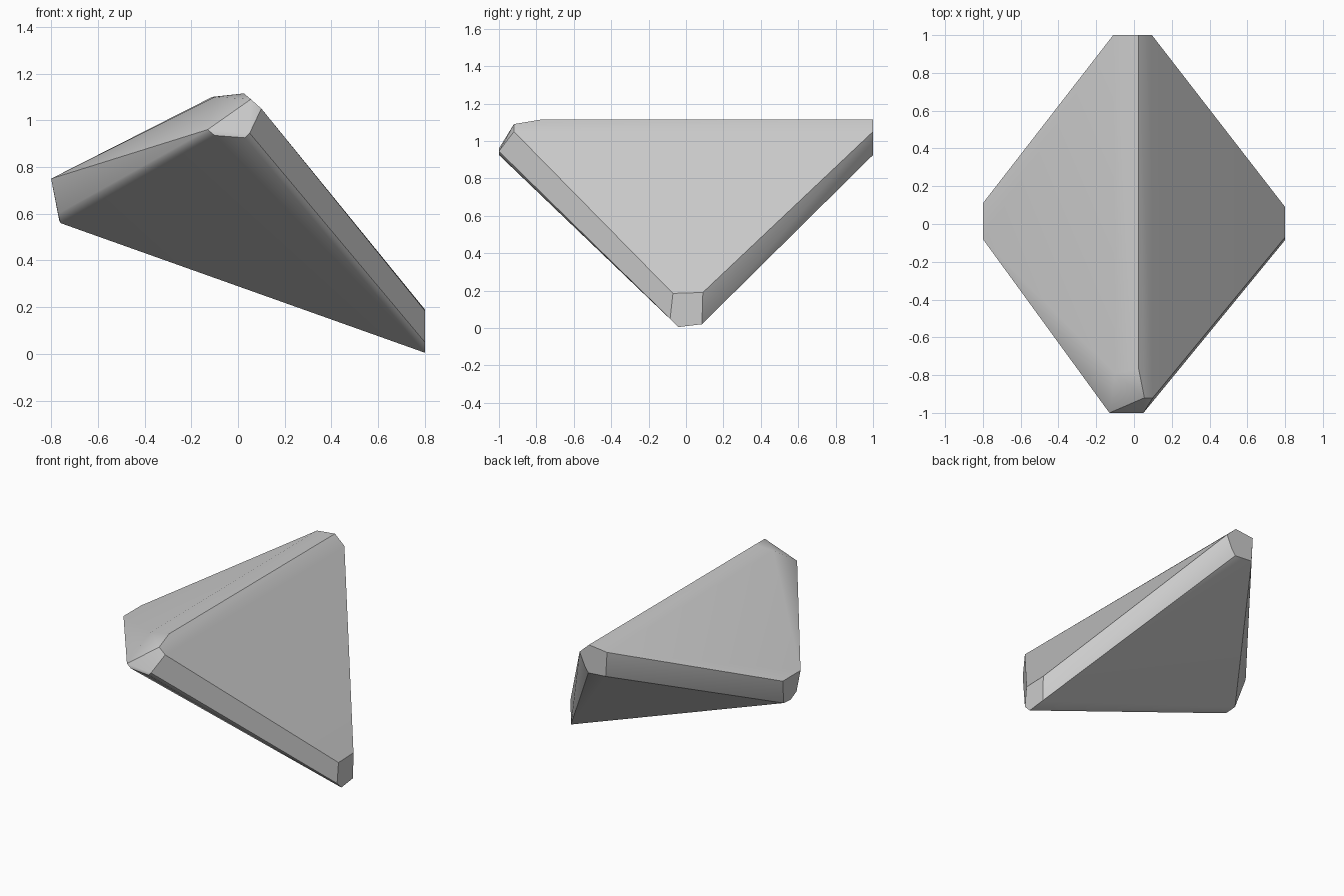
import bpy
import bmesh
from math import radians

cube = bpy.data.objects.get("Cube")
if cube:
    bpy.data.objects.remove(cube, do_unlink=True)

# Plain grey stone
grey = bpy.data.materials.new("grey")
grey.use_nodes = True
colour = (0.6, 0.6, 0.6, 1)
grey.diffuse_color = colour
grey.node_tree.nodes["Principled BSDF"].inputs["Base Color"].default_value = colour

# Cut tips of a four-cornered wedge
front_tip = [(-.13, -1, .96), (-.10, -1, .935), (.03, -1, .925), (.05, -1, .945),
             (.10, -.92, 1.05), (.055, -.92, 1.09), (.025, -.77, 1.115), (-.10, -.79, 1.10)]
back_tip = [(x, 1, z) for x, z in ((.025, 1.115), (.095, 1.05), (.055, .96),
                                   (.03, .925), (-.10, .935), (-.11, 1.10))]
right_tip = [(.8, y, z) for y, z in ((-.07, .185), (.09, .19), (.085, .02),
                                     (-.04, .005), (-.085, .05))]
left_tip = [(-.8, .11, .75), (-.8, -.08, .75), (-.77, -.08, .60),
            (-.76, -.03, .56), (-.765, .05, .57)]

# Skin the tips with one convex shell and merge flat areas
bm = bmesh.new()
for point in front_tip + back_tip + right_tip + left_tip:
    bm.verts.new(point)
hull = bmesh.ops.convex_hull(bm, input=bm.verts)
loose = [v for v in bm.verts if not v.link_faces]
bmesh.ops.delete(bm, geom=loose, context='VERTS')
bmesh.ops.dissolve_limit(bm, angle_limit=radians(2), verts=bm.verts, edges=bm.edges)
bmesh.ops.recalc_face_normals(bm, faces=bm.faces)
mesh = bpy.data.meshes.new("wedge_stone")
bm.to_mesh(mesh)
bm.free()
mesh.materials.append(grey)

stone = bpy.data.objects.new("wedge_stone", mesh)
bpy.context.collection.objects.link(stone)
bpy.context.view_layer.objects.active = stone
stone.select_set(True)

# Soft bevels beside broad flat faces
bpy.ops.object.shade_smooth_by_angle(angle=radians(32))
normals = stone.modifiers.new("flat_faces", 'WEIGHTED_NORMAL')
normals.keep_sharp = True
